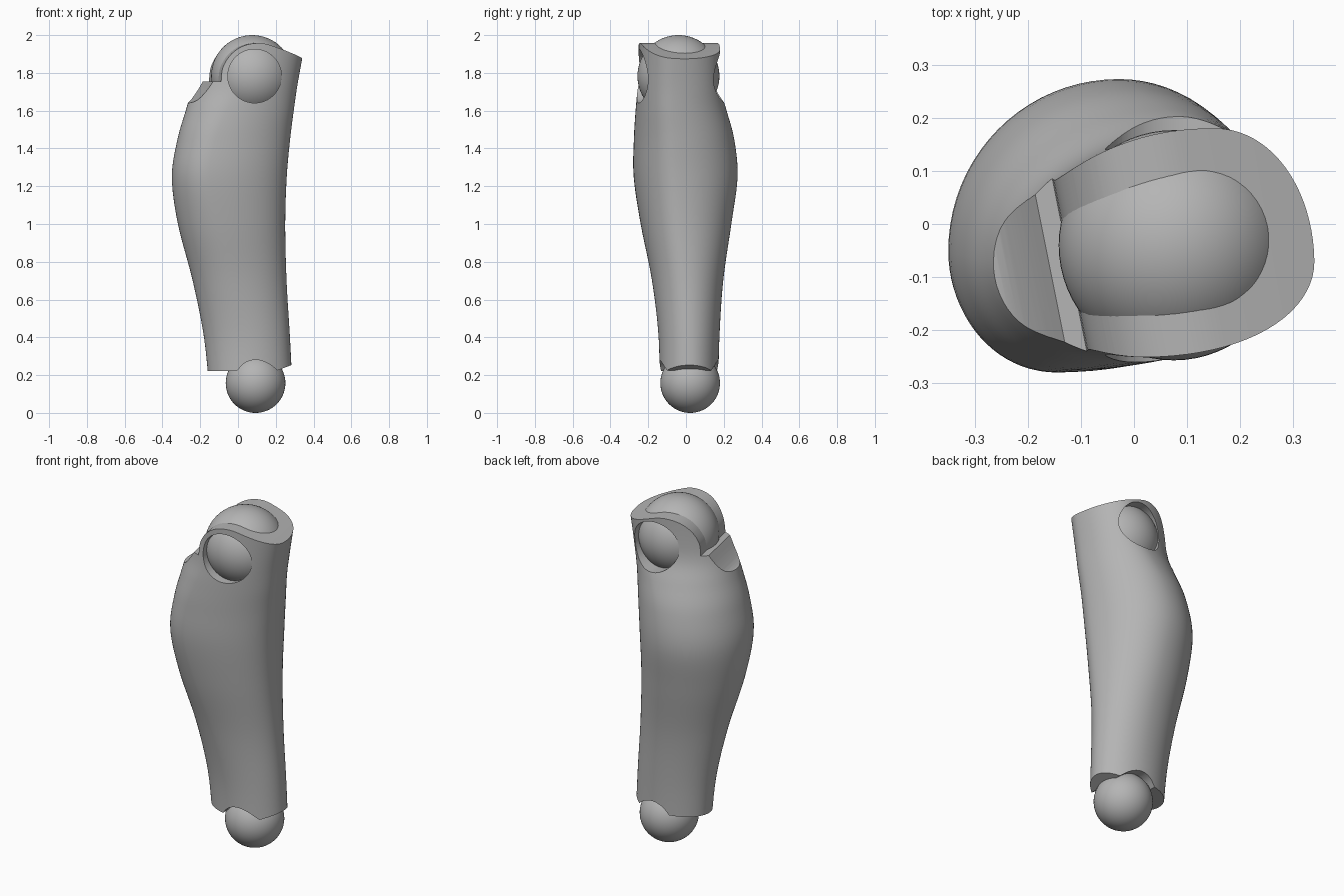
import bpy, bmesh, math

cube = bpy.data.objects.get("Cube")
if cube:
    bpy.data.objects.remove(cube, do_unlink=True)

grey = bpy.data.materials.new("neutral_grey")
grey.use_nodes = True
color = (0.46, 0.46, 0.46, 1)
grey.diffuse_color = color
grey.node_tree.nodes["Principled BSDF"].inputs["Base Color"].default_value = color


def make_object(name, bm):
    bmesh.ops.recalc_face_normals(bm, faces=bm.faces)
    mesh = bpy.data.meshes.new(name)
    bm.to_mesh(mesh)
    bm.free()
    mesh.materials.append(grey)
    obj = bpy.data.objects.new(name, mesh)
    bpy.context.collection.objects.link(obj)
    return obj


def smooth(obj):
    bpy.ops.object.select_all(action='DESELECT')
    obj.select_set(True)
    bpy.context.view_layer.objects.active = obj
    bpy.ops.object.shade_smooth_by_angle(angle=math.radians(35))


def ball(name, center, radius):
    bm = bmesh.new()
    bmesh.ops.create_uvsphere(bm, u_segments=64, v_segments=32, radius=radius)
    bmesh.ops.translate(bm, verts=bm.verts, vec=center)
    obj = make_object(name, bm)
    smooth(obj)
    return obj


def prism(name, outline, shear=0.0, pivot=-0.25):
    """Closed x-z outline run along y, leaning in x by the shear."""
    bm = bmesh.new()
    ends = []
    for y in (-0.6, 0.6):
        ends.append([bm.verts.new((x - shear * (y - pivot), y, z)) for x, z in outline])
    bm.faces.new(ends[0])
    bm.faces.new(ends[1])
    n = len(outline)
    for i in range(n):
        j = (i + 1) % n
        bm.faces.new((ends[0][i], ends[0][j], ends[1][j], ends[1][i]))
    return make_object(name, bm)


def spline(points, steps):
    """Smooth curve through rows of numbers of any length."""
    rows = [points[0]] + list(points) + [points[-1]]
    out = []
    for a, b, c, d in zip(rows, rows[1:], rows[2:], rows[3:]):
        for s in range(steps):
            t = s / steps
            out.append([q + t / 2 * (r - p + t * (2*p - 5*q + 4*r - s4 + t * (3*q - p - 3*r + s4)))
                        for p, q, r, s4 in zip(a, b, c, d)])
    return out + [list(points[-1])]


def cut(body, cutter):
    cutter.hide_render = True
    mod = body.modifiers.new("cut", 'BOOLEAN')
    mod.operation = 'DIFFERENCE'
    mod.solver = 'EXACT'
    mod.object = cutter
    bpy.context.view_layer.objects.active = body
    bpy.ops.object.modifier_apply(modifier=mod.name)
    bpy.data.objects.remove(cutter, do_unlink=True)


# Shin body: z, x min, x max, y min, y max, side y, front x, back x
sections = [
    (0.1, -.15, .29, -.14, .17, .02, .07, .07),
    (0.4, -.18, .275, -.145, .177, .015, .05, .06),
    (0.7, -.24, .257, -.18, .197, 0, -.02, .03),
    (1.0, -.318, .25, -.24, .24, -.03, -.1, -.01),
    (1.25, -.35, .258, -.277, .273, -.05, -.15, -.03),
    (1.45, -.32, .276, -.276, .255, -.06, -.12, 0),
    (1.6, -.277, .295, -.267, .215, -.07, -.06, .06),
    (1.72, -.245, .312, -.257, .182, -.07, 0, .13),
    (1.85, -.225, .335, -.252, .178, -.07, .02, .15),
    (2.08, -.21, .378, -.25, .187, -.07, .02, .16),
]
SIDES = 80
bm = bmesh.new()
rings = []
for z, x0, x1, y0, y1, ym, xf, xb in spline(sections, 6):
    ring = []
    for i in range(SIDES):
        a = 2 * math.pi * i / SIDES
        c, s = math.cos(a), math.sin(a)
        xm, ye = (xb, y1) if s > 0 else (xf, y0)
        xe = x1 if c > 0 else x0
        ring.append(bm.verts.new((xm + abs(c) * (xe - xm), ym + abs(s) * (ye - ym), z)))
    rings.append(ring)
for low, high in zip(rings, rings[1:]):
    for i in range(SIDES):
        j = (i + 1) % SIDES
        bm.faces.new((low[i], low[j], high[j], high[i]))
bm.faces.new(rings[0][::-1])
bm.faces.new(rings[-1])
shin = make_object("shin_body", bm)

# Top edge: calf ledge, step, then knee collar
ledge = spline([(-.3, 1.632), (-.22, 1.645), (-.17, 1.69), (-.125, 1.755)], 4)
collar = spline([(-.087, 1.755), (-.077, 1.83), (-.034, 1.9), (.034, 1.945),
                 (.124, 1.957), (.22, 1.932), (.4, 1.868)], 5)
top_outline = [(-.7, 1.632)] + ledge + collar + [(.7, 1.78), (.7, 2.3), (-.7, 2.3)]
cut(shin, prism("top_cutter", top_outline, shear=0.2))

# Bottom edge: flat heel side, arch over the ankle ball, raised shin side
arch = spline([(-.005, .222), (.035, .264), (.093, .281), (.155, .264), (.21, .225)], 4)
bottom_outline = [(-.7, .218)] + arch + [(.3, .26), (.7, .3), (.7, -.2), (-.7, -.2)]
cut(shin, prism("bottom_cutter", bottom_outline))

# Round window through the knee
KNEE = (.075, -.04, 1.783)
window = [(.088 + .142 * math.cos(math.tau * i / 64), KNEE[2] + .142 * math.sin(math.tau * i / 64))
          for i in range(64)]
cut(shin, prism("knee_window_cutter", window))
smooth(shin)

# Joint balls
ball("knee_ball", KNEE, .217)
ball("ankle_ball", (.093, .022, .158), .158)
